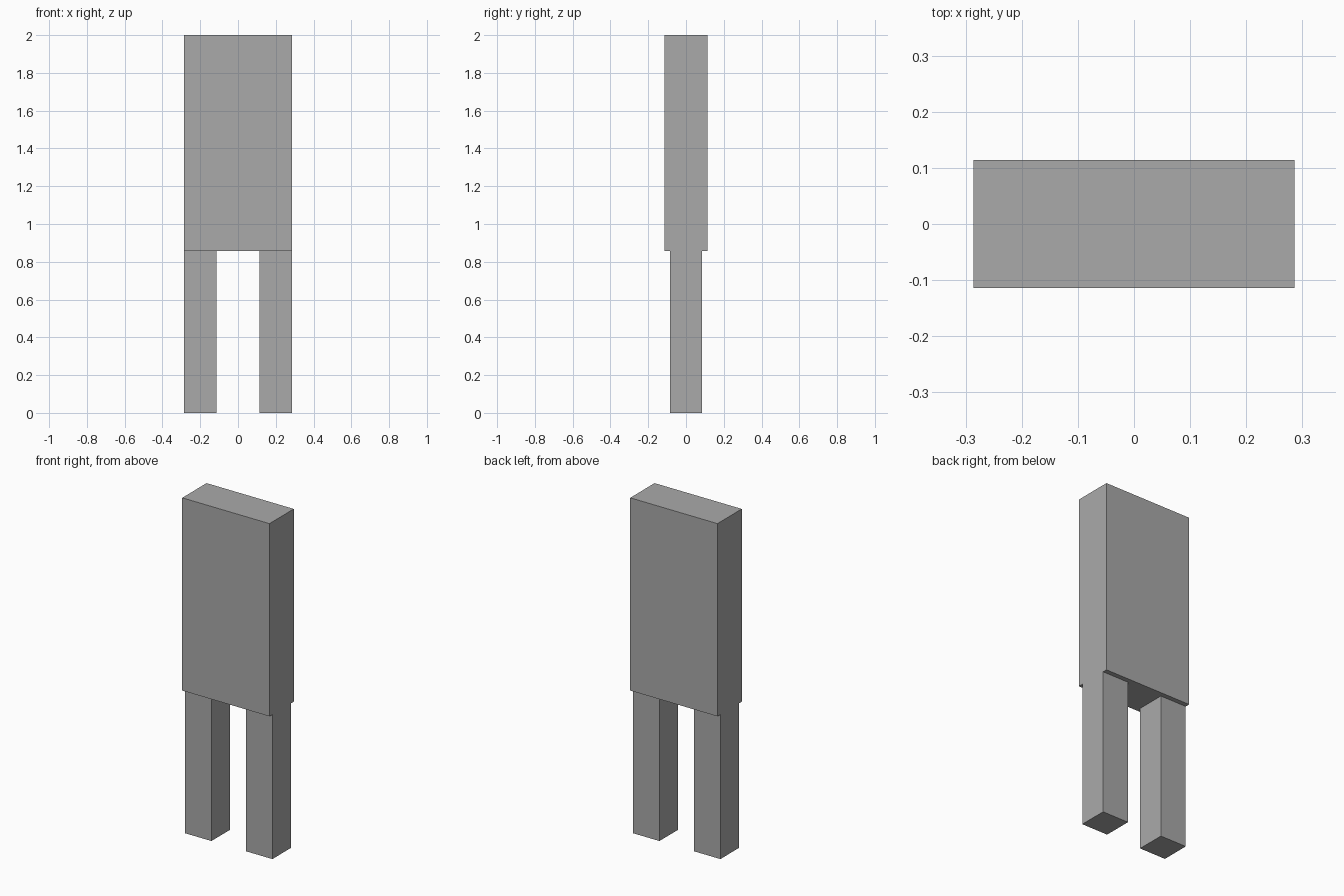
import bpy

if "Cube" in bpy.data.objects:
    bpy.data.objects.remove(bpy.data.objects["Cube"])

grey = bpy.data.materials.new("plain grey")
grey.diffuse_color = (0.4, 0.4, 0.4, 1)
grey.use_nodes = True
grey.node_tree.nodes["Principled BSDF"].inputs["Base Color"].default_value = grey.diffuse_color


def box(name, lo, hi):
    """Flat-sided box spanning two opposite corners."""
    centre = [(a + b) / 2 for a, b in zip(lo, hi)]
    bpy.ops.mesh.primitive_cube_add(size=1, location=centre)
    ob = bpy.context.object
    ob.name = name
    ob.scale = [b - a for a, b in zip(lo, hi)]
    bpy.ops.object.transform_apply(location=True, rotation=False, scale=True)
    ob.data.materials.append(grey)
    return ob


# Upper slab
box("body", (-0.286, -0.114, 0.857), (0.286, 0.114, 2))

# Two legs, flush with the outer sides of the body
for side, x0, x1 in (("left", -0.286, -0.114), ("right", 0.114, 0.286)):
    box(side + "_leg", (x0, -0.086, 0), (x1, 0.086, 0.857))
